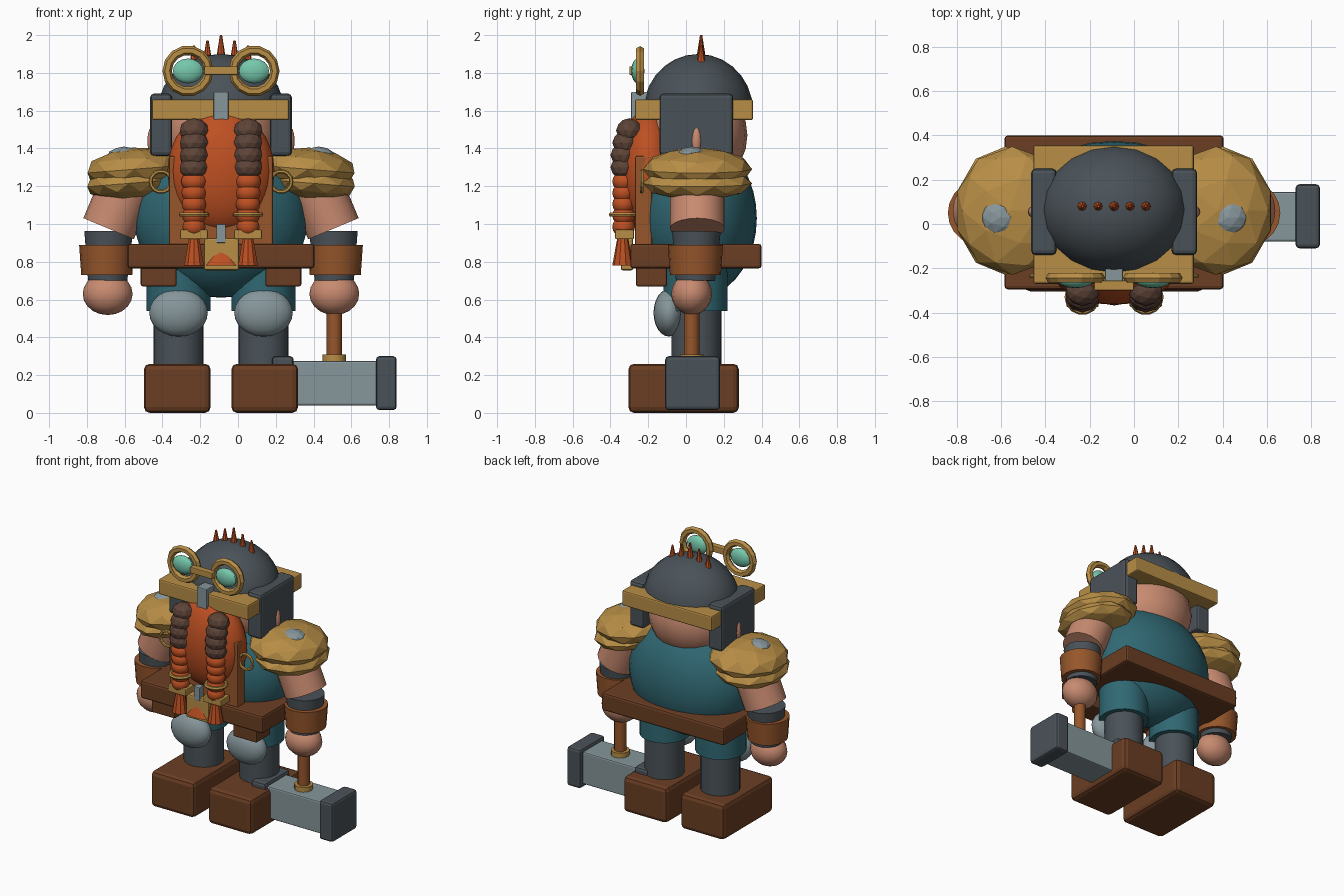
import bpy, math
from mathutils import Vector

cube = bpy.data.objects.get("Cube")
if cube:
    bpy.data.objects.remove(cube, do_unlink=True)

CX, CY = -0.09, 0.06   # body axis


def material(name, rgb):
    lin = [((c / 255 + 0.055) / 1.055) ** 2.4 for c in rgb] + [1]
    m = bpy.data.materials.new(name)
    m.use_nodes = True
    m.diffuse_color = lin
    m.node_tree.nodes["Principled BSDF"].inputs["Base Color"].default_value = lin
    return m


skin = material("skin", (200, 138, 112))
gold = material("brass", (184, 142, 70))
teal = material("teal cloth", (48, 104, 115))
iron = material("dark iron", (74, 82, 88))
steel = material("steel", (134, 150, 155))
leather = material("dark leather", (107, 62, 35))
tan = material("tan leather", (150, 86, 43))
orange = material("orange hair", (190, 80, 34))
umber = material("dark hair", (94, 68, 56))
glass = material("green glass", (118, 200, 172))


def finish(name, mat, smooth=None):
    ob = bpy.context.object
    ob.name = name
    ob.data.materials.append(mat)
    bpy.ops.object.transform_apply(location=False, rotation=True, scale=True)
    if smooth:
        bpy.ops.object.shade_smooth_by_angle(angle=math.radians(smooth))
    return ob


def box(name, mat, x, y, z, bevel=0.01):
    """Box from (min, max) ranges with chamfered edges."""
    bpy.ops.mesh.primitive_cube_add(size=1, location=[sum(r) / 2 for r in (x, y, z)])
    bpy.context.object.scale = [r[1] - r[0] for r in (x, y, z)]
    ob = finish(name, mat)
    if bevel:
        mod = ob.modifiers.new("Bevel", "BEVEL")
        mod.width, mod.segments = bevel, 2
    return ob


def ball(name, mat, loc, radii, seg=20, rings=12, smooth=40):
    bpy.ops.mesh.primitive_uv_sphere_add(segments=seg, ring_count=rings, radius=1, location=loc)
    bpy.context.object.scale = radii
    return finish(name, mat, smooth)


def rock(name, mat, loc, radii, tilt=0, detail=2):
    bpy.ops.mesh.primitive_ico_sphere_add(subdivisions=detail, radius=1, location=loc)
    bpy.context.object.scale = radii
    bpy.context.object.rotation_euler.y = tilt
    return finish(name, mat)


def rod(name, mat, a, b, r1, r2=None, seg=20, smooth=40):
    """Cylinder or tapered cone from point a to point b."""
    a, b = Vector(a), Vector(b)
    bpy.ops.mesh.primitive_cone_add(vertices=seg, radius1=r1, radius2=r1 if r2 is None else r2,
                                    depth=(b - a).length, location=(a + b) / 2)
    bpy.context.object.rotation_euler = (b - a).to_track_quat("Z", "Y").to_euler()
    return finish(name, mat, smooth)


def ring(name, mat, loc, major, minor, upright=True, seg=14, sides=6):
    bpy.ops.mesh.primitive_torus_add(location=loc, major_radius=major, minor_radius=minor,
                                     major_segments=seg, minor_segments=sides)
    bpy.context.object.rotation_euler.x = math.pi / 2 if upright else 0
    return finish(name, mat)


# Torso, apron and belt
ball("torso", teal, (CX, CY, 1.03), (0.46, 0.315, 0.42), 28, 18)
box("apron", tan, (-0.365, 0.185), (-0.27, -0.18), (0.8, 1.36))
box("belt", leather, (-0.585, 0.405), (-0.295, 0.4), (0.765, 0.895), 0.015)
box("buckle", gold, (-0.18, 0.005), (-0.345, -0.28), (0.755, 0.925))
box("buckle_pin", steel, (-0.115, -0.065), (-0.35, -0.3), (0.9, 1.0), 0.005)
tip = rod("beard_tip", orange, (CX, -0.33, 0.78), (CX, -0.33, 0.885), 0.095, 0.01, 8)
tip.scale.y = 0.4

# Head, ears and beard
ball("head", skin, (CX, CY, 1.47), (0.3, 0.265, 0.28))
ball("beard", orange, (CX, -0.2, 1.28), (0.283, 0.165, 0.33), 24, 16)

# Helmet: dome cut off at the brim, band, nose guard
dome = ball("helmet_dome", iron, (CX, 0.065, 1.6), (0.335, 0.29, 0.3), 20, 14)
for v in dome.data.vertices:
    v.co.z = max(v.co.z, 0)
box("helmet_band", gold, (-0.455, 0.27), (-0.27, 0.355), (1.55, 1.66))
box("nose_guard", steel, (-0.13, -0.05), (-0.29, -0.2), (1.515, 1.7), 0.006)

# Crest spikes
for i in range(-2, 3):
    x = CX + 0.0715 * i
    rod("crest_spike", orange, (x, 0.08, 1.82), (x, 0.08, 2.0 - 0.028 * abs(i)),
        0.034 - 0.002 * abs(i), 0.006, 8, None)

# Goggles
box("goggle_bridge", gold, (-0.18, 0.0), (-0.3, -0.255), (1.79, 1.835), 0.005)
for x in (CX - 0.175, CX + 0.175):
    ring("goggle_rim", gold, (x, -0.243, 1.81), 0.11, 0.025)
    ball("goggle_lens", glass, (x, -0.255, 1.81), (0.082, 0.035, 0.066), 14, 8)

for s in (-1, 1):
    side = "left" if s > 0 else "right"

    def at(offset, y, z):
        return (CX + s * offset, y, z)

    def span(a, b):
        return sorted((CX + s * a, CX + s * b))

    # Cheek plates, ears
    box(side + "_cheek_plate", iron, span(0.26, 0.375), (-0.14, 0.25), (1.36, 1.69), 0.02)
    ball(side + "_ear", skin, at(0.355, 0.055, 1.44), (0.035, 0.03, 0.085), 12, 8)

    # Braid: tapering beads, binding ring, clasp and flared tuft
    bx = 0.143
    for i in range(4):
        rock(side + "_braid_bead", umber, at(bx, (-0.3, -0.32, -0.33, -0.33)[i], 1.495 - 0.065 * i),
             (0.078, 0.07, 0.065))
    for i in range(5):
        ball(side + "_braid_lock", orange, at(bx, -0.33, 1.225 - 0.06 * i),
             (0.069 - 0.002 * i, 0.06, 0.055), 12, 8)
    ring(side + "_braid_ring", gold, at(bx, -0.33, 1.05), 0.068, 0.013, False)
    box(side + "_braid_clasp", gold, span(bx - 0.073, bx + 0.073), (-0.375, -0.275), (0.92, 0.97), 0.006)
    rod(side + "_braid_tuft", orange, at(bx, -0.335, 0.78), at(bx, -0.335, 0.92), 0.055, 0.03, 10, None)
    ring(side + "_apron_ring", gold, at(0.318, -0.235, 1.225), 0.055, 0.011)

    # Shoulder armour in two layers with a stud
    rock(side + "_pauldron_top", gold, at(0.46, CY, 1.29), (0.26, 0.29, 0.115), s * 0.08)
    rock(side + "_pauldron_lower", gold, at(0.49, CY, 1.215), (0.23, 0.29, 0.09), s * 0.08)
    rock(side + "_pauldron_stud", steel, at(0.515, 0.03, 1.355), (0.09, 0.085, 0.055))

    # Arm, bracer and fist
    rod(side + "_upper_arm", skin, at(0.595, CY, 0.975), at(0.48, CY, 1.25), 0.145)
    rod(side + "_sleeve", iron, at(0.6, 0.05, 0.7), at(0.595, 0.055, 0.96), 0.105, 0.13)
    rod(side + "_bracer", tan, at(0.605, 0.05, 0.73), at(0.605, 0.05, 0.89), 0.135, 0.146)
    ball(side + "_fist", skin, at(0.6, 0.03, 0.63), (0.132, 0.108, 0.112), 16, 10)

    # Leg, knee guard, boot and hip pouch
    rod(side + "_trouser_leg", teal, at(0.225, 0.05, 0.54), at(0.225, 0.05, 0.85), 0.17)
    rod(side + "_boot_shaft", iron, at(0.225, 0.055, 0.2), at(0.225, 0.055, 0.6), 0.133)
    ball(side + "_knee_guard", steel, at(0.225, -0.09, 0.53), (0.155, 0.082, 0.126))
    box(side + "_boot", leather, span(0.055, 0.408), (-0.305, 0.28), (0.0, 0.26), 0.03)
    box(side + "_pouch", leather, span(0.235, 0.425), (-0.265, -0.1), (0.67, 0.79))

# Hammer held in the left fist
hx, hy = 0.51, 0.03
rod("hammer_handle", tan, (hx, hy, 0.27), (hx, hy, 0.65), 0.041, seg=12)
rod("hammer_collar", gold, (hx, hy, 0.265), (hx, hy, 0.31), 0.063, seg=12)
box("hammer_head", steel, (0.25, 0.78), (-0.08, 0.145), (0.04, 0.275))
for x in ((0.18, 0.295), (0.73, 0.84)):
    box("hammer_face", iron, x, (-0.11, 0.18), (0.015, 0.3), 0.018)
